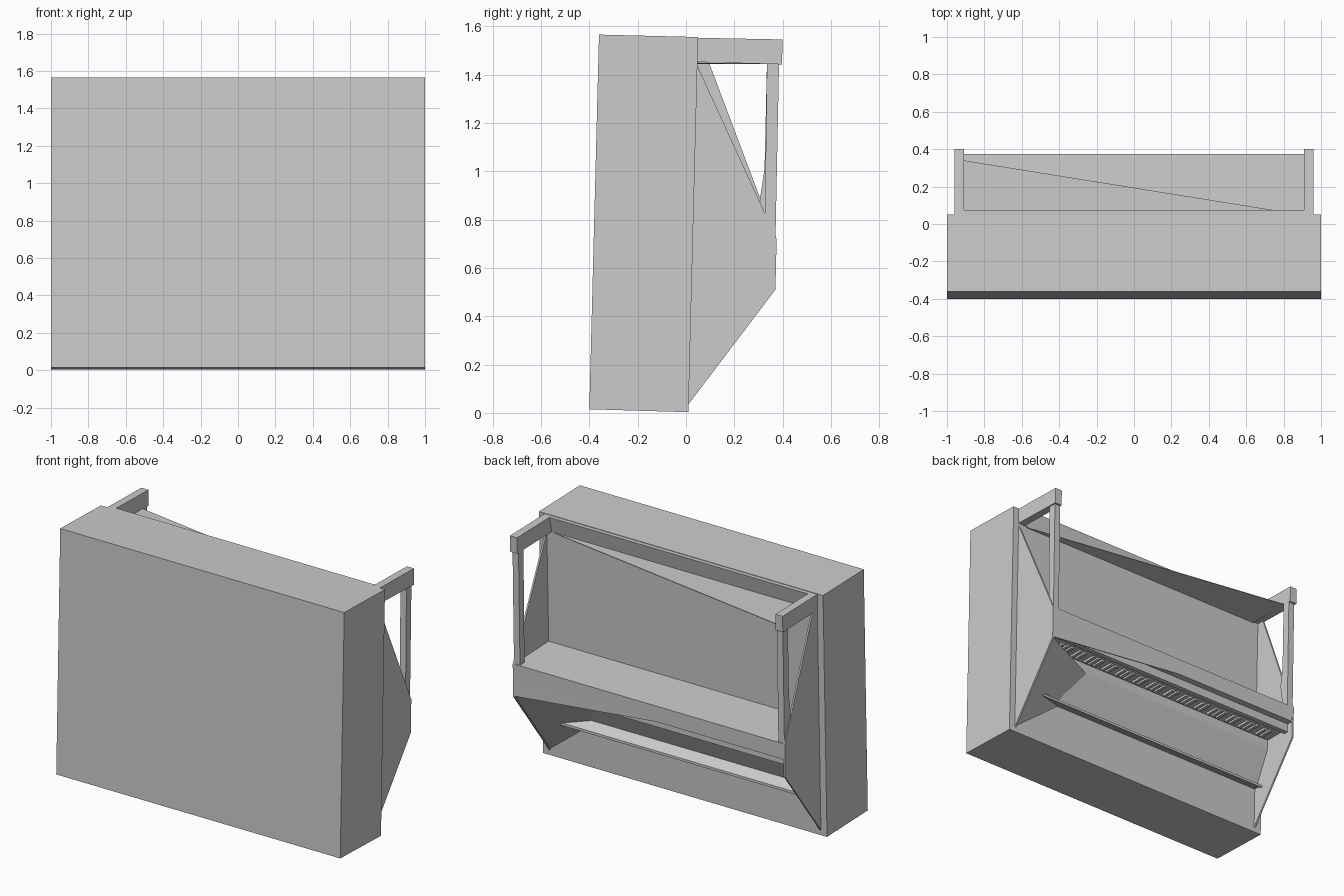
import bpy, bmesh

cube = bpy.data.objects.get("Cube")
if cube:
    bpy.data.objects.remove(cube, do_unlink=True)

grey = bpy.data.materials.new("plain_grey")
grey.use_nodes = True
grey.diffuse_color = (0.6, 0.6, 0.6, 1)
grey.node_tree.nodes["Principled BSDF"].inputs["Base Color"].default_value = (0.6, 0.6, 0.6, 1)


def finish(name, bm):
    bmesh.ops.recalc_face_normals(bm, faces=bm.faces)
    mesh = bpy.data.meshes.new(name)
    bm.to_mesh(mesh)
    bm.free()
    mesh.materials.append(grey)
    obj = bpy.data.objects.new(name, mesh)
    bpy.context.collection.objects.link(obj)
    return obj


def extrude_face(name, points, offset):
    """Solid made from a flat outline pushed along an offset."""
    bm = bmesh.new()
    face = bm.faces.new([bm.verts.new(p) for p in points])
    new = bmesh.ops.extrude_face_region(bm, geom=[face], use_keep_orig=True)
    verts = [v for v in new["geom"] if isinstance(v, bmesh.types.BMVert)]
    bmesh.ops.translate(bm, verts=verts, vec=offset)
    return finish(name, bm)


def prism(name, profile, x0, x1):
    """Side profile (y, z) extended from x0 to x1."""
    return extrude_face(name, [(x0, y, z) for y, z in profile], (x1 - x0, 0, 0))


IN, OUT = 0.91, 0.96
CHEEK = 0.947  # inner face of the thin side cheeks

# Large leaning case and the rail along its top back edge
prism("case", [(-0.4, 0.015), (0.01, 0.003), (0.05, 1.555), (-0.36, 1.565)], -1, 1)
prism("top_rail", [(0.03, 1.45), (0.051, 1.45), (0.076, 1.552), (0.03, 1.552)], -IN, IN)

# Arms, posts and thin side cheeks
foot = [(0.04, 1.452), (0.397, 1.442), (0.4, 1.545), (0.04, 1.552)]
post_front = [(0.37, 0.71), (0.385, 1.45), (0.335, 1.45)]
post_back = {"left": [(0.325, 0.72)],
             "right": [(0.325, 1.01), (0.305, 0.88), (0.33, 0.72)]}
lower = [(0.0, 0.035), (0.01, 0.035), (0.37, 0.51), (0.375, 0.72)]
upper = {"left": [(0.05, 1.43), (0.03, 1.43)],
         "right": [(0.31, 0.88), (0.095, 1.45), (0.03, 1.45)]}
for side, sign in (("left", 1), ("right", -1)):
    prism(side + "_arm", foot, sign * IN, sign * OUT)
    prism(side + "_post", post_front + post_back[side], sign * IN, sign * (OUT - 0.008))
    prism(side + "_cheek", lower + upper[side], sign * CHEEK, sign * (OUT - 0.002))

# Thin triangular sheet between the arms
extrude_face("corner_sheet", [(IN, 0.048, 1.444), (-IN, 0.048, 1.444), (-IN, 0.34, 1.444)],
             (0, 0, 0.004))

# Shelf with its apron
prism("shelf", [(0.02, 0.62), (0.372, 0.62), (0.375, 0.722), (0.02, 0.736)], -CHEEK, CHEEK)
extrude_face("apron_corner", [(CHEEK, 0.372, 0.62), (CHEEK, 0.37, 0.515), (-0.05, 0.372, 0.62)],
             (0, -0.006, 0))

# Keyboard hanging under the shelf
prism("key_slip", [(0.3, 0.63), (0.3, 0.565), (0.33, 0.565), (0.33, 0.63)], -CHEEK, CHEEK)
prism("key_bed", [(0.14, 0.63), (0.14, 0.59), (0.3, 0.59), (0.3, 0.63)], -CHEEK, CHEEK)
step = 2 * IN / 52
for i in range(52):
    if i % 7 not in (2, 6):
        x = -IN + (i + 1) * step
        prism("raised_key", [(0.16, 0.6), (0.16, 0.575), (0.25, 0.575), (0.25, 0.6)],
              x - step * 0.3, x + step * 0.3)

# Sloping board below the keys
prism("sloping_board", [(0.0, 0.3), (0.03, 0.3), (0.14, 0.53), (0.14, 0.63), (0.02, 0.63)],
      -CHEEK, CHEEK)

# Slanted ledge
prism("ledge", [(0.01, 0.33), (0.105, 0.283), (0.105, 0.267), (0.01, 0.305)], -0.93, 0.93)

# Sloping gusset at one end of the keyboard
extrude_face("gusset", [(0.955, 0.369, 0.511), (0.955, 0.01, 0.04),
                        (0.57, 0.02, 0.345), (0.5, 0.14, 0.525)], (0.001, -0.002, 0.003))
